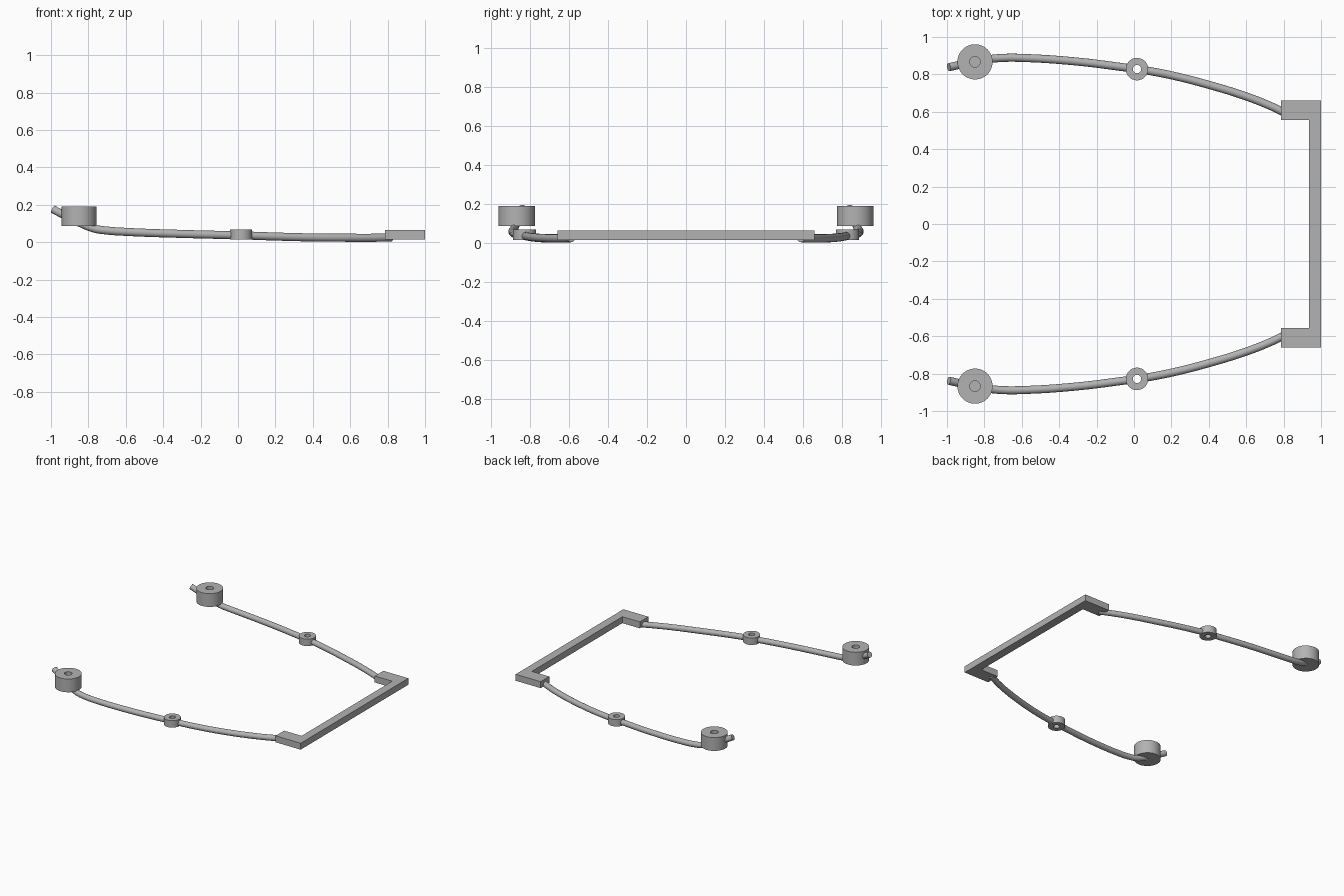
import bpy
import bmesh
from math import radians, tau

if "Cube" in bpy.data.objects:
    bpy.data.objects.remove(bpy.data.objects["Cube"], do_unlink=True)

# Single grey finish
grey = bpy.data.materials.new("plain_grey")
grey.use_nodes = True
colour = (0.45, 0.45, 0.45, 1)
grey.diffuse_color = colour
grey.node_tree.nodes["Principled BSDF"].inputs["Base Color"].default_value = colour


def finish(obj):
    """Apply the material and smooth the round surfaces."""
    obj.data.materials.clear()
    obj.data.materials.append(grey)
    bpy.ops.object.select_all(action="DESELECT")
    obj.select_set(True)
    bpy.context.view_layer.objects.active = obj
    bpy.ops.object.shade_smooth_by_angle(angle=radians(35))


def mesh_object(name, bm, location=(0, 0, 0)):
    bmesh.ops.remove_doubles(bm, verts=bm.verts, dist=1e-5)
    bmesh.ops.recalc_face_normals(bm, faces=bm.faces)
    mesh = bpy.data.meshes.new(name)
    bm.to_mesh(mesh)
    bm.free()
    obj = bpy.data.objects.new(name, mesh)
    obj.location = location
    bpy.context.collection.objects.link(obj)
    finish(obj)


def lathe(name, profile, location, closed=False):
    """Spin an (r, z) profile about the vertical axis."""
    bm = bmesh.new()
    verts = [bm.verts.new((r, 0, z)) for r, z in profile]
    edges = [bm.edges.new(pair) for pair in zip(verts, verts[1:])]
    if closed:
        edges.append(bm.edges.new((verts[-1], verts[0])))
    bmesh.ops.spin(bm, geom=verts + edges, cent=(0, 0, 0), axis=(0, 0, 1),
                   angle=tau, steps=48, use_merge=True)
    mesh_object(name, bm, location)


def rod(name, points, side):
    """Round rod swept along a smooth path."""
    curve = bpy.data.curves.new(name, "CURVE")
    curve.dimensions = "3D"
    curve.bevel_depth = 0.0215
    curve.bevel_resolution = 6
    curve.use_fill_caps = True
    curve.resolution_u = 10
    spline = curve.splines.new("BEZIER")
    spline.bezier_points.add(len(points) - 1)
    for knot, (x, y, z) in zip(spline.bezier_points, points):
        knot.co = (x, y * side, z)
        knot.handle_left_type = knot.handle_right_type = "AUTO"
    obj = bpy.data.objects.new(name, curve)
    bpy.context.collection.objects.link(obj)
    bpy.ops.object.select_all(action="DESELECT")
    obj.select_set(True)
    bpy.context.view_layer.objects.active = obj
    bpy.ops.object.convert(target="MESH")
    finish(bpy.context.view_layer.objects.active)


# Flat bracket: one bar with a short arm turned inward at each end
outline = [(1, -0.66), (1, 0.66), (0.785, 0.66), (0.785, 0.555),
           (0.935, 0.555), (0.935, -0.555), (0.785, -0.555), (0.785, -0.66)]
bm = bmesh.new()
base = bm.faces.new([bm.verts.new((x, y, 0.014)) for x, y in outline])
raised = bmesh.ops.extrude_face_region(bm, geom=[base], use_keep_orig=True)
top = [v for v in raised["geom"] if isinstance(v, bmesh.types.BMVert)]
bmesh.ops.translate(bm, verts=top, vec=(0, 0, 0.05))
mesh_object("end_bracket", bm)

# Rod halves stop inside the ring wall so its hole stays open
outer_path = [(-0.99, 0.838, 0.176), (-0.92, 0.854, 0.14), (-0.85, 0.869, 0.105),
              (-0.77, 0.882, 0.073), (-0.7, 0.888, 0.062), (-0.6, 0.888, 0.055),
              (-0.3, 0.868, 0.044), (-0.025, 0.834, 0.037)]
inner_path = [(0.057, 0.823, 0.035), (0.2, 0.795, 0.03), (0.4, 0.744, 0.025),
              (0.6, 0.682, 0.0235), (0.73, 0.631, 0.0235), (0.82, 0.588, 0.025)]
drum = [(0, 0.087), (0.094, 0.087), (0.094, 0.19), (0.028, 0.19),
        (0.028, 0.152), (0, 0.152)]
ring = [(0.022, 0.014), (0.06, 0.014), (0.06, 0.068), (0.022, 0.068)]

for label, side in (("left", 1), ("right", -1)):
    tag = "back" if side > 0 else "front"
    rod(tag + "_outer_rod", outer_path, side)
    rod(tag + "_inner_rod", inner_path, side)
    lathe(tag + "_drum", drum, (-0.85, 0.867 * side, 0))
    lathe(tag + "_ring", ring, (0.016, 0.828 * side, 0), closed=True)
